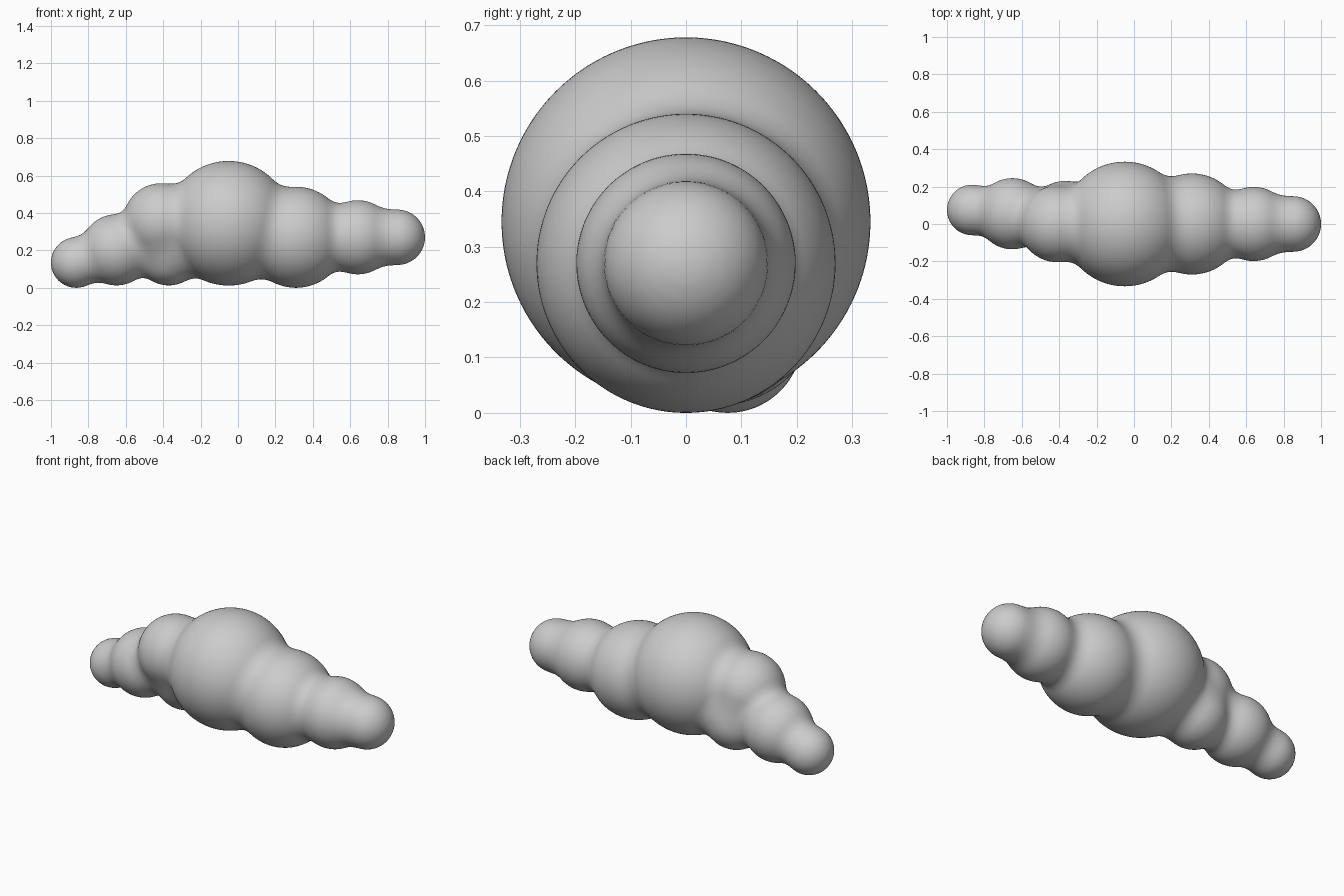
import bpy, bmesh
from mathutils import Vector, Matrix

if "Cube" in bpy.data.objects:
    bpy.data.objects.remove(bpy.data.objects["Cube"])

# Overlapping balls: x, y, z, radius
BALLS = [
    (0.852, 0.0, 0.275, 0.148),
    (0.64, 0.0, 0.275, 0.198),
    (0.31, 0.0, 0.275, 0.27),
    (-0.05, 0.0, 0.35, 0.333),
    (-0.41, 0.0, 0.36, 0.204),
    (-0.37, 0.05, 0.198, 0.18),
    (-0.65, 0.055, 0.208, 0.19),
    (-0.865, 0.075, 0.14, 0.135),
]
BLEND = 0.07


def blended_distance(p):
    """Smooth union of all balls: signed distance and its gradient."""
    dist, grad = None, None
    for x, y, z, r in BALLS:
        v = p - Vector((x, y, z))
        d, g = v.length - r, v.normalized()
        if dist is None:
            dist, grad = d, g
            continue
        h = max(BLEND - abs(dist - d), 0.0) / BLEND
        w = h * 0.5 if dist < d else 1.0 - h * 0.5   # weight of the new ball
        dist = min(dist, d) - h * h * BLEND * 0.25
        grad = grad.lerp(g, w)
    return dist, grad


# Raw overlapping balls
bm = bmesh.new()
for x, y, z, r in BALLS:
    bmesh.ops.create_icosphere(bm, subdivisions=5, radius=r,
                               matrix=Matrix.Translation((x, y, z)))
raw = bpy.data.meshes.new("lumpy_body")
bm.to_mesh(raw)
bm.free()
body = bpy.data.objects.new("lumpy_body", raw)
bpy.context.collection.objects.link(body)

# Merge into one skin
mod = body.modifiers.new("merge", 'REMESH')
mod.mode = 'VOXEL'
mod.voxel_size = 0.014
deps = bpy.context.evaluated_depsgraph_get()
skin = bpy.data.meshes.new_from_object(body.evaluated_get(deps))
body.modifiers.clear()
body.data = skin

# Pull the skin onto the softly blended surface
for vert in skin.vertices:
    p = vert.co.copy()
    for _ in range(4):
        d, g = blended_distance(p)
        p -= g * (d / max(g.length_squared, 0.2))
    vert.co = p

# Rest on the floor and shade smooth
low = min(v.co.z for v in skin.vertices)
skin.transform(Matrix.Translation((0, 0, -low)))
for poly in skin.polygons:
    poly.use_smooth = True
skin.update()
